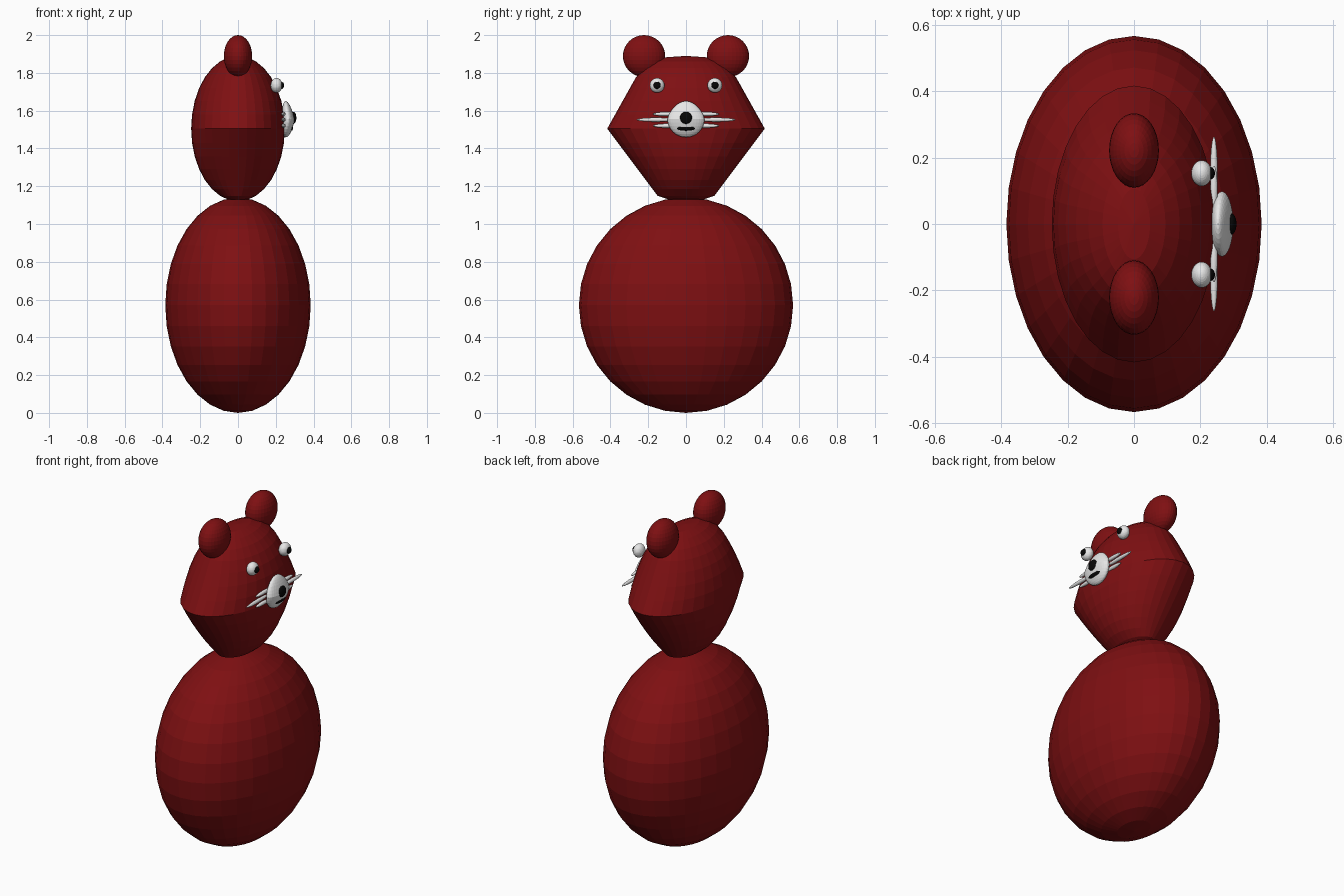
import bpy, math

if "Cube" in bpy.data.objects:
    bpy.data.objects.remove(bpy.data.objects["Cube"])

def material(name, rgb):
    m = bpy.data.materials.new(name)
    m.diffuse_color = (*rgb, 1)
    m.use_nodes = True
    m.node_tree.nodes["Principled BSDF"].inputs["Base Color"].default_value = m.diffuse_color
    return m

RED = material("dark red", (0.21, 0.005, 0.006))
WHITE = material("white", (0.8, 0.8, 0.8))
BLACK = material("black", (0.002, 0.002, 0.002))

def ellipsoid(name, centre, radii, mat, segments=32, rings=16):
    """Flat-faced sphere scaled to the given radii."""
    bpy.ops.mesh.primitive_uv_sphere_add(segments=segments, ring_count=rings, radius=1)
    ob = bpy.context.object
    ob.name = name
    for v in ob.data.vertices:
        v.co = [c * r for c, r in zip(v.co, radii)]
    ob.location = centre
    ob.data.materials.append(mat)
    return ob

def interpolate(profile, z):
    for (z0, w0), (z1, w1) in zip(profile, profile[1:]):
        if z <= z1:
            return w0 + (w1 - w0) * max(0, z - z0) / (z1 - z0)
    return profile[-1][1]

# Body
ellipsoid("body", (0, 0, 0.57), (0.385, 0.567, 0.57), RED)

# Head: ellipsoid with the cheeks drawn out sideways to a crease
HEAD_Z, HEAD_R = 1.505, 0.385
cheeks = [(1.12, 0), (1.127, 0.085), (1.149, 0.15), (1.185, 0.177), (1.505, 0.417),
          (1.777, 0.265), (1.825, 0.225), (1.861, 0.175), (1.883, 0.105), (1.89, 0)]
head = ellipsoid("head", (0, 0, HEAD_Z), (0.248, 1, HEAD_R), RED)
for v in head.data.vertices:
    ring = math.sqrt(max(1e-9, 1 - (v.co.z / HEAD_R) ** 2))
    if ring > 0.01:
        v.co.y *= interpolate(cheeks, HEAD_Z + v.co.z) / ring

# Muzzle, narrowing towards its top
muzzle = ellipsoid("muzzle", (0.265, 0, 1.555), (0.034, 0.098, 0.096), WHITE)
for v in muzzle.data.vertices:
    if v.co.z > 0:
        t = v.co.z / 0.096
        v.co.y *= 1 - 0.2 * t
        v.co.x *= 1 - 0.2 * t
    v.co.x -= 0.012 * abs(v.co.z) / 0.096

# Nose and mouth
ellipsoid("nose", (0.293, 0, 1.562), (0.016, 0.032, 0.032), BLACK)
ellipsoid("mouth", (0.280, 0, 1.508), (0.012, 0.05, 0.015), BLACK)

# Paired parts
for side, s in (("left", 1), ("right", -1)):
    ellipsoid(side + "_ear", (0, s * 0.222, 1.889), (0.075, 0.112, 0.111), RED)
    ellipsoid(side + "_eye", (0.204, s * 0.153, 1.734), (0.031, 0.039, 0.039), WHITE)
    ellipsoid(side + "_pupil", (0.230, s * 0.153, 1.734), (0.014, 0.019, 0.019), BLACK)
    for i, (z, mid, half) in enumerate([(1.582, 0.105, 0.07), (1.552, 0.16, 0.103),
                                        (1.520, 0.105, 0.07)]):
        ellipsoid(f"{side}_whisker_{i + 1}", (0.241, s * mid, z),
                  (0.011, half, 0.011), WHITE)
